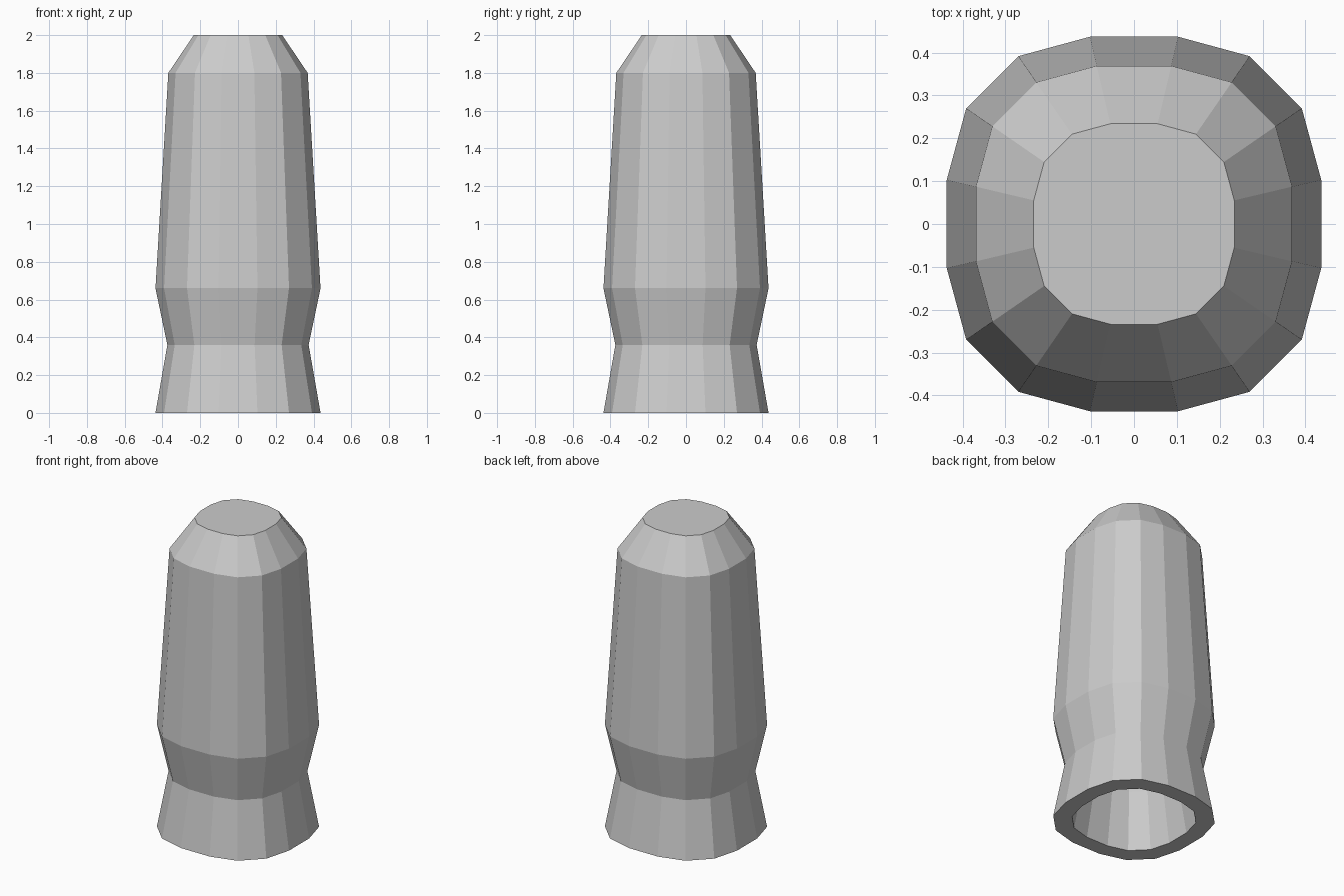
import bpy
import bmesh

cube = bpy.data.objects.get("Cube")
if cube:
    bpy.data.objects.remove(cube, do_unlink=True)

grey = bpy.data.materials.new("light_grey")
grey.use_nodes = True
colour = (0.6, 0.6, 0.6, 1)
grey.diffuse_color = colour
grey.node_tree.nodes["Principled BSDF"].inputs["Base Color"].default_value = colour

# Rounded-square cross-section with unit half width: one quarter, turned four times
section = []
quarter = [(1, -0.236), (1, 0.236), (0.896, 0.618), (0.618, 0.896)]
for _ in range(4):
    section += quarter
    quarter = [(-y, x) for x, y in quarter]

# Half width and height, from inner ceiling down, round the rim and up the outside
profile = [
    (0.16, 1.9), (0.27, 1.74), (0.335, 0.66), (0.275, 0.36), (0.335, 0),
    (0.437, 0), (0.374, 0.36), (0.437, 0.66), (0.369, 1.8), (0.234, 2),
]

# Hollow sleeve, closed at the top
bm = bmesh.new()
rings = [[bm.verts.new((x * r, y * r, z)) for x, y in section] for r, z in profile]
count = len(section)
for low, high in zip(rings, rings[1:]):
    for i in range(count):
        j = (i + 1) % count
        bm.faces.new((low[i], low[j], high[j], high[i]))
bm.faces.new(rings[-1])
bm.faces.new(rings[0][::-1])
bmesh.ops.recalc_face_normals(bm, faces=bm.faces)

mesh = bpy.data.meshes.new("hollow_sleeve")
bm.to_mesh(mesh)
bm.free()
mesh.materials.append(grey)
sleeve = bpy.data.objects.new("hollow_sleeve", mesh)
bpy.context.collection.objects.link(sleeve)
